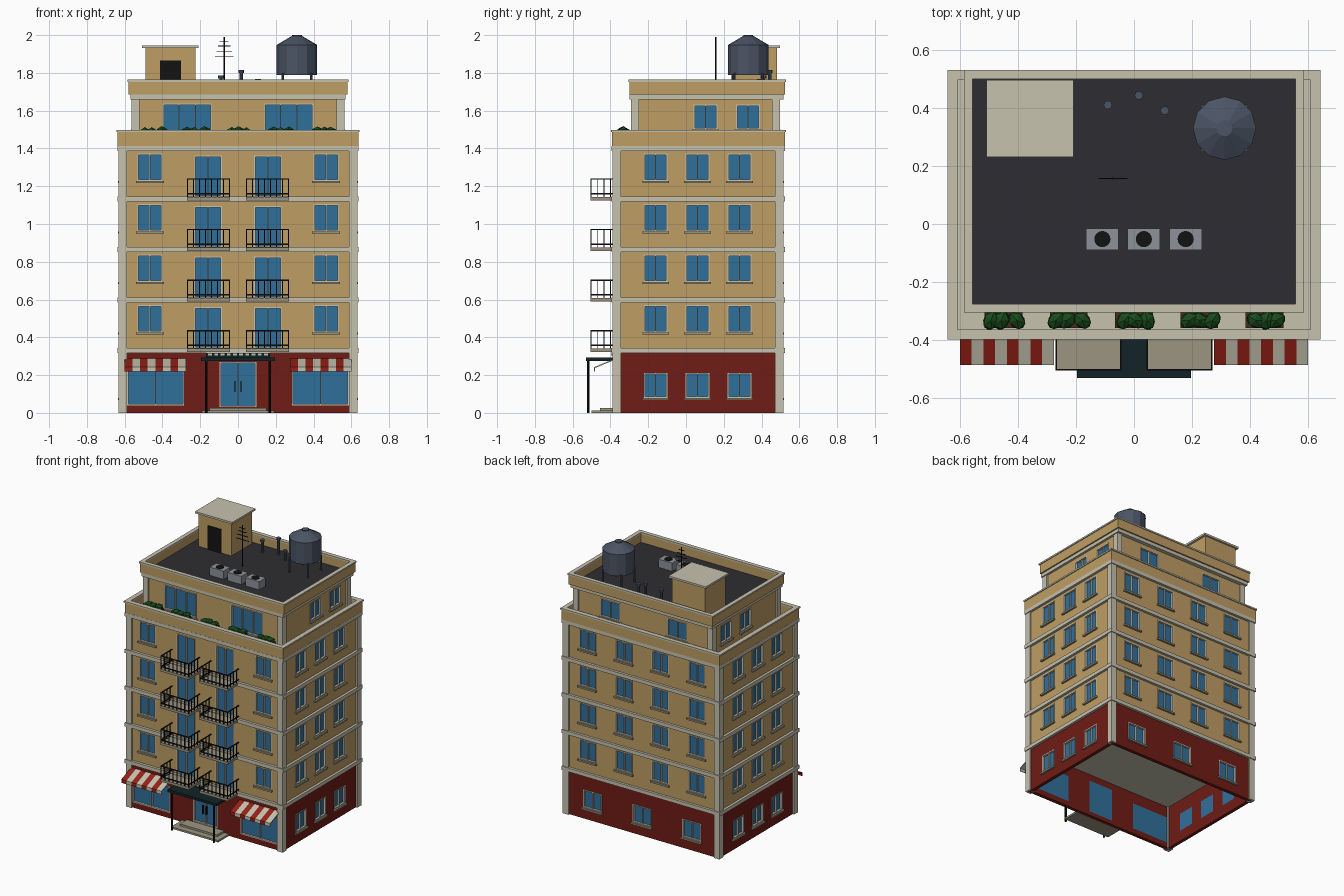
import bpy, bmesh, math, random
from mathutils import Matrix, Vector

if "Cube" in bpy.data.objects:
    bpy.data.objects.remove(bpy.data.objects["Cube"])

random.seed(4)
COL = dict(tan=(.52, .34, .13), red=(.16, .012, .008), stone=(.57, .54, .43), glass=(.03, .16, .33),
           roof=(.027, .027, .032), steel=(.07, .09, .13), green=(.01, .07, .012), teal=(.006, .017, .022),
           black=(.006, .006, .006), stripe=(.3, .015, .008), unit=(.27, .29, .32), soil=(.06, .025, .012),
           slab=(.33, .3, .22))
MATS = {}
for k, c in COL.items():
    MATS[k] = bpy.data.materials.new(k)
    MATS[k].diffuse_color = (*c, 1)
PARTS = {}


def part(name, mat):
    if name not in PARTS:
        PARTS[name] = (bmesh.new(), mat)
    return PARTS[name][0]


def box(name, mat, x0, x1, y0, y1, z0, z1):
    m = Matrix.Translation(((x0 + x1) / 2, (y0 + y1) / 2, (z0 + z1) / 2))
    m = m @ Matrix.Diagonal((abs(x1 - x0), abs(y1 - y0), abs(z1 - z0), 1))
    bmesh.ops.create_cube(part(name, mat), size=1, matrix=m)


def cyl(name, mat, x, y, z0, z1, r, r2=None, n=12):
    bmesh.ops.create_cone(part(name, mat), cap_ends=True, segments=n, radius1=r,
                          radius2=r if r2 is None else r2, depth=z1 - z0,
                          matrix=Matrix.Translation((x, y, (z0 + z1) / 2)))


def ring(name, mat, x, y0, y1, t, z0, z1):
    # rectangular frame of four walls, seen from above
    box(name, mat, -x, x, y0, y0 + t, z0, z1)
    box(name, mat, -x, x, y1 - t, y1, z0, z1)
    for s in (-1, 1):
        box(name, mat, s * x, s * (x - t), y0 + t, y1 - t, z0, z1)


def on_wall(name, mat, side, plane, u0, u1, d0, d1, z0, z1):
    # box placed on a wall; d is the distance outward from the wall plane
    s = 1 if side in ('back', 'right') else -1
    a, b = plane + s * d0, plane + s * d1
    if side in ('front', 'back'):
        box(name, mat, u0, u1, min(a, b), max(a, b), z0, z1)
    else:
        box(name, mat, min(a, b), max(a, b), u0, u1, z0, z1)


T = .025


def wall(name, mat, side, plane, u0, u1, z0, z1, openings):
    # piers between openings, panels below and above, then framed glass
    u = u0
    for c, w, zb, zt, panes, sill in sorted(openings):
        a, b = c - w / 2, c + w / 2
        W = lambda *r: on_wall(name, mat, side, plane, *r)
        W(u, a, -T, 0, z0, z1)
        if zb > z0:
            W(a, b, -T, 0, z0, zb)
        W(a, b, -T, 0, zt, z1)
        u = b
        on_wall("window_glass", 'glass', side, plane, a, b, -T, -.012, zb, zt)
        F = lambda *r: on_wall("window_frames", 'stone', side, plane, *r)
        f = .007
        F(a, a + f, -.02, .003, zb, zt)
        F(b - f, b, -.02, .003, zb, zt)
        F(a + f, b - f, -.02, .003, zt - f, zt)
        F(a + f, b - f, -.02, .003, zb, zb + f)
        for i in range(1, panes):
            m = a + (b - a) * i / panes
            F(m - .003, m + .003, -.02, 0, zb + f, zt - f)
        if sill:
            on_wall("window_sills", 'slab', side, plane, a - .008, b + .008, 0, .014, zb - .012, zb)
    on_wall(name, mat, side, plane, u, u1, -T, 0, z0, z1)


def storey(name, mat, X, Y0, Y1, z0, z1, front, back, sides):
    wall(name, mat, 'front', Y0, -X, X, z0, z1, front)
    wall(name, mat, 'back', Y1, -X, X, z0, z1, back)
    for side, p in (('left', -X), ('right', X)):
        wall(name, mat, side, p, Y0 + T, Y1 - T, z0, z1, sides)


def pilasters(name, X, Y0, Y1, w, z0, z1):
    for s in (-1, 1):
        for y in (Y0, Y1 - w):
            box(name, 'stone', s * X, s * (X - w), y, y + w, z0, z1)


X, Y0, Y1 = .62, -.375, .505
SIDE_Y = (-.161, .061, .283)

# ground floor with shop windows and entrance
storey("ground_floor_walls", 'red', X, Y0, Y1, 0, .32,
       [(-.436, .302, .04, .235, 2, False), (0, .195, .03, .27, 2, False), (.436, .302, .04, .235, 2, False)],
       [(x, .15, .08, .212, 2, True) for x in (-.4, 0, .4)],
       [(y, .125, .08, .212, 2, True) for y in SIDE_Y])

# four apartment floors
for i in range(4):
    z = .32 + .2675 * i
    lo, hi = z + .106, z + .25
    storey("apartment_walls", 'tan', X, Y0, Y1, z + .022, z + .2675,
           [(s * .467, .132, lo, hi, 2, True) for s in (-1, 1)] +
           [(s * .158, .147, z + .022, z + .24, 2, False) for s in (-1, 1)],
           [(x, .135, lo, hi, 2, True) for x in (-.44, -.147, .147, .44)],
           [(y, .125, lo, hi, 2, True) for y in SIDE_Y])
    # balconies with railings
    for s in (-1, 1):
        c, h, yo = s * .157, .114, -.505
        box("balcony_slabs", 'slab', c - h, c + h, yo, Y0, z + .002, z + .02)
        R = lambda *r: box("balcony_railings", 'black', *r)
        b = .003
        for zr in (z + .035, z + .112):
            R(c - h, c + h, yo, yo + 2 * b, zr, zr + .006)
            for e in (-1, 1):
                R(c + e * h, c + e * (h - 2 * b), yo, Y0, zr, zr + .006)
        for k in range(8):
            x = c - h + b + (2 * h - 2 * b) * k / 7
            R(x - b * .8, x + b * .8, yo, yo + 2 * b, z + .02, z + .114)
        for e in (-1, 1):
            for k in range(1, 4):
                y = yo + .035 * k
                R(c + e * h, c + e * (h - 1.6 * b), y - b * .8, y + b * .8, z + .02, z + .114)

# floor bands, the top one being the terrace floor
for i in range(5):
    z = .32 + .2675 * i
    box("floor_bands", 'stone', -.638, .638, -.394, .523, z - .003, z + .024)
pilasters("corner_pilasters", .632, -.388, .517, .045, 0, 1.39)

# terrace parapet
ring("terrace_parapet", 'tan', .637, -.393, .523, .025, 1.414, 1.486)
ring("terrace_parapet_cap", 'stone', .643, -.398, .53, .034, 1.486, 1.497)

# set-back top floor
PX, P0, P1 = .553, -.28, .487
storey("top_floor_walls", 'tan', PX, P0, P1, 1.414, 1.665,
       [(s * .269, .26, 1.46, 1.638, 3, True) for s in (-1, 1)],
       [(s * .27, .16, 1.5, 1.632, 2, True) for s in (-1, 1)],
       [(y, .125, 1.5, 1.632, 2, True) for y in (.103, .328)])
pilasters("top_floor_pilasters", .563, -.29, .497, .042, 1.414, 1.66)
box("top_floor_band", 'stone', -.57, .57, -.298, .515, 1.66, 1.685)
box("roof_deck", 'roof', -.56, .56, -.28, .51, 1.685, 1.692)
ring("roof_parapet", 'tan', .58, -.299, .525, .024, 1.685, 1.753)
ring("roof_parapet_cap", 'stone', .586, -.305, .53, .03, 1.753, 1.764)

# terrace planters with faceted shrubs
for i in range(5):
    c = (i - 2) * .225
    box("terrace_planters", 'soil', c - .065, c + .065, -.358, -.305, 1.414, 1.475)
    for s in (-1, 0, 1):
        m = Matrix.Translation((c + s * .038 + random.uniform(-.01, .01), -.332, 1.483 + random.uniform(0, .008)))
        m = m @ Matrix.Rotation(random.uniform(0, 3), 4, 'Z') @ Matrix.Diagonal((1.1, .85, .85, 1))
        bmesh.ops.create_icosphere(part("terrace_shrubs", 'green'), subdivisions=1, radius=.034, matrix=m)

# entrance steps, canopy, posts and fascia with a dentil row
box("entrance_steps", 'slab', -.19, .19, -.5, Y0, 0, .013)
box("entrance_steps", 'slab', -.15, .15, -.455, Y0, .013, .027)
box("entrance_canopy", 'teal', -.197, .197, -.53, Y0, .276, .294)
box("entrance_fascia", 'teal', -.17, .17, -.39, Y0, .294, .318)
for k in range(10):
    x = (k - 4.5) * .033
    box("fascia_dentils", 'stone', x - .01, x + .01, -.396, -.388, .304, .314)
for s in (-1, 1):
    cyl("canopy_posts", 'black', s * .168, -.518, 0, .28, .007, n=8)
    box("door_handles", 'black', s * .012, s * .018, -.39, Y0, .11, .17)

# striped awnings: sloped sheet with a hanging valance
prof = [(-.375, .288), (-.486, .243), (-.486, .218), (-.481, .218), (-.481, .238), (-.375, .281)]
for x0 in (-.6, .276):
    for k in range(8):
        a, w = x0 + k * .0405, .0405
        bm = part("awning_red_stripes", 'stripe') if k % 2 == 0 else part("awning_light_stripes", 'stone')
        L = [bm.verts.new((a, y, z)) for y, z in prof]
        Rr = [bm.verts.new((a + w, y, z)) for y, z in prof]
        for j in range(6):
            n = (j + 1) % 6
            bm.faces.new((L[j], L[n], Rr[n], Rr[j]))
        bm.faces.new(L[::-1])
        bm.faces.new(Rr)

# stair house
box("stair_house", 'tan', -.49, -.224, .245, .483, 1.69, 1.932)
box("stair_house_roof", 'stone', -.508, -.208, .231, .497, 1.932, 1.946)
box("stair_house_door", 'black', -.412, -.303, .24, .25, 1.692, 1.865)

# water tank on legs
tx, ty = .312, .33
cyl("water_tank", 'steel', tx, ty, 1.79, 1.947, .107)
cyl("water_tank_roof", 'steel', tx, ty, 1.947, 1.995, .109, .028)
cyl("water_tank_hatch", 'steel', tx, ty, 1.99, 2.0, .026)
for sx in (-1, 1):
    for sy in (-1, 1):
        cyl("water_tank_legs", 'steel', tx + sx * .075, ty + sy * .075, 1.69, 1.8, .007, n=8)

# cooling units with round fans
for x in (-.109, .034, .178):
    box("cooling_units", 'unit', x - .056, x + .056, -.09, -.015, 1.695, 1.755)
    cyl("cooling_fans", 'black', x, -.052, 1.75, 1.758, .028, n=16)

# vent pipes
for x, y, h in ((-.09, .41, 1.785), (.017, .443, 1.815), (.106, .391, 1.768)):
    cyl("vent_pipes", 'steel', x, y, 1.69, h - .012, .009, n=8)
    cyl("vent_caps", 'steel', x, y, h - .015, h, .015, n=8)

# antenna
ax, ay = -.073, .157
cyl("antenna_mast", 'black', ax, ay, 1.69, 1.99, .004, n=6)
for z, h in ((1.885, .05), (1.915, .042), (1.943, .033), (1.968, .024)):
    box("antenna_bars", 'black', ax - h, ax + h, ay - .002, ay + .002, z - .002, z + .002)

# turn every collected part into an object
for name, (bm, mat) in PARTS.items():
    bmesh.ops.recalc_face_normals(bm, faces=bm.faces)
    me = bpy.data.meshes.new(name)
    bm.to_mesh(me)
    bm.free()
    me.materials.append(MATS[mat])
    bpy.context.collection.objects.link(bpy.data.objects.new(name, me))

for m in bpy.data.materials:
    if m.users and not m.is_grease_pencil:
        m.use_nodes = True
        m.node_tree.nodes["Principled BSDF"].inputs["Base Color"].default_value = m.diffuse_color
